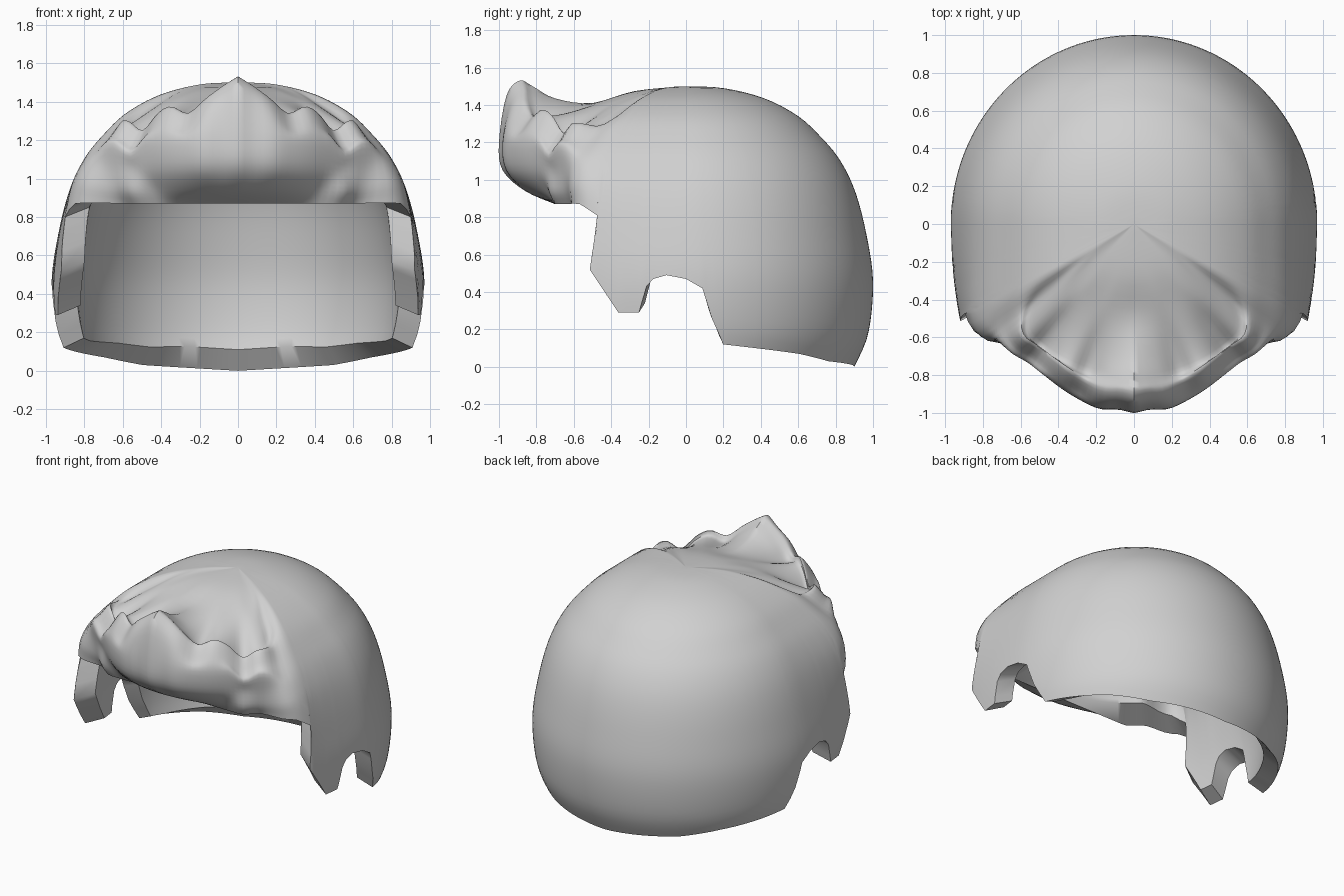
import bpy, bmesh, math

if "Cube" in bpy.data.objects:
    bpy.data.objects.remove(bpy.data.objects["Cube"], do_unlink=True)

ROWS = 40
X_SCALE = 0.97


def spline(points, n):
    """Smooth curve through points, n steps per segment."""
    out = []
    for i in range(len(points) - 1):
        p0, p1 = points[max(i - 1, 0)], points[i]
        p2, p3 = points[i + 1], points[min(i + 2, len(points) - 1)]
        for s in range(n):
            t = s / n
            out.append(tuple(b + .5 * t * (c - a + t * (2 * a - 5 * b + 4 * c - d
                             + t * (3 * (b - c) + d - a)))
                             for a, b, c, d in zip(p0, p1, p2, p3)))
    return out + [tuple(points[-1])]


# Dome profile (radius, height) from crown to nape
DOME = spline([(0, 1.5), (.2, 1.49), (.42, 1.435), (.6, 1.34), (.72, 1.23), (.82, 1.11),
               (.9, .95), (.96, .73), (1.0, .46), (.975, .18), (.9, 0)], 6)
# Hem: (angle at crown, angle at hem, hem height), degrees from the front
HEM = [(0, 0, .87), (50, 50, .88), (56, 57, .87), (60, 63.5, .8), (63, 62.8, .72),
       (65, 61.5, .52), (70, 69.5, .29), (75, 75.6, .29), (78, 78, .43), (80, 80, .47),
       (84, 84, .49), (90, 90, .47), (95, 95, .42), (98, 98, .26), (102, 102, .12),
       (113, 113, .1), (130, 130, .07), (146, 146, .03), (180, 180, 0)]
# Fringe locks: (angle, crest height, reach)
LOCKS = spline([(0, 1.53, 1), (5, 1.485, .985), (11, 1.42, .995), (18, 1.34, .975),
                (25, 1.375, .955), (31, 1.34, .94), (38, 1.25, .935), (44, 1.3, .955),
                (49, 1.28, .96), (54, 1.18, .95), (60, 1.13, .94)], 5)


def table(rows, x, col):
    for a, b in zip(rows, rows[1:]):
        if x <= b[0]:
            f = (x - a[0]) / (b[0] - a[0])
            return a[col] + (b[col] - a[col]) * f
    return rows[-1][col]


def clamp(x):
    return max(0, min(1, x))


def resample(points, n):
    """Even steps along a polyline."""
    dist = [0]
    for a, b in zip(points, points[1:]):
        dist.append(dist[-1] + math.dist(a, b))
    track = [(d, *p) for d, p in zip(dist, points)]
    steps = [dist[-1] * i / n for i in range(n + 1)]
    return [(table(track, s, 1), table(track, s, 2)) for s in steps]


def cut_dome(height):
    """Dome profile ended at a given height."""
    kept = [p for p in DOME if p[1] > height + 1e-4]
    falling = [(-z, r) for r, z in DOME]
    return resample(kept + [(table(falling, -height, 1), height)], ROWS)


def fringe(phi):
    """Swept-up fringe that rolls under at the brow."""
    crest, reach = table(LOCKS, phi, 1), table(LOCKS, phi, 2)
    hem_r = min(.88, .7 / max(.1, math.cos(math.radians(phi))))
    return spline([(0, 1.5), (.27, 1.475), (.5, 1.41), (.7, (crest + 1.34) / 2),
                   (.82, crest - .03), (.89 * reach, crest), (.96 * reach, crest - .08),
                   (reach, min(1.2, crest - .12)), (.97 * reach + .01, 1.05),
                   (max(.86, hem_r + .04), .94), (hem_r, .87)], ROWS // 10)


def square_off(angle, z):
    """Widening that keeps the temples straight in front of the ears."""
    if angle > math.pi / 2:
        return 1
    power = .6 + .4 * clamp((z - .5) / .5)
    return max(math.sin(angle), .79) ** -power


def column(phi):
    """Outer and inner (angle, radius, height) points of one strip."""
    hem_phi, hem_z = table(HEM, phi, 1), table(HEM, phi, 2)
    w = clamp((61 - phi) / 17)
    w = w * w * (3 - 2 * w)
    front = fringe(phi)
    side = cut_dome(hem_z)
    inside = cut_dome(hem_z + .05 + .06 * clamp((phi - 110) / 50))
    outer, inner = [], []
    for i in range(ROWS + 1):
        t = i / ROWS
        angle = math.radians(phi + (hem_phi - phi) * t ** 4)
        (rs, zs), (rf, zf), (ri, zi) = side[i], front[i], inside[i]
        rs *= square_off(angle, zs)
        ri *= (.87 - .11 * w) * (w + (1 - w) * square_off(angle, zi))
        outer.append((angle, rs + (rf - rs) * w, zs + (zf - zs) * w))
        inner.append((angle, ri, zi - .12 * (1 - t)))
    return outer + inner[::-1]


# Strips around the head, mirrored left and right
half = sorted(set(range(0, 181, 2)) | {h[0] for h in HEM})
strips = [(p, 1) for p in half] + [(p, -1) for p in half[-2:0:-1]]

bm = bmesh.new()
grid = []
for phi, sign in strips:
    grid.append([bm.verts.new((sign * X_SCALE * r * math.sin(a), -r * math.cos(a), z))
                 for a, r, z in column(phi)])
for a, b in zip(grid, grid[1:] + grid[:1]):
    for i in range(len(a) - 1):
        bm.faces.new((a[i], b[i], b[i + 1], a[i + 1]))
bmesh.ops.remove_doubles(bm, verts=bm.verts, dist=.0005)
bmesh.ops.recalc_face_normals(bm, faces=bm.faces)

mesh = bpy.data.meshes.new("hair_cap")
bm.to_mesh(mesh)
bm.free()
hair = bpy.data.objects.new("hair_cap", mesh)
bpy.context.collection.objects.link(hair)

grey = bpy.data.materials.new("light_grey")
grey.use_nodes = True
colour = (.64, .64, .64, 1)
grey.diffuse_color = colour
grey.node_tree.nodes["Principled BSDF"].inputs["Base Color"].default_value = colour
mesh.materials.append(grey)

bpy.ops.object.select_all(action='DESELECT')
hair.select_set(True)
bpy.context.view_layer.objects.active = hair
bpy.ops.object.shade_smooth_by_angle(angle=math.radians(50))
